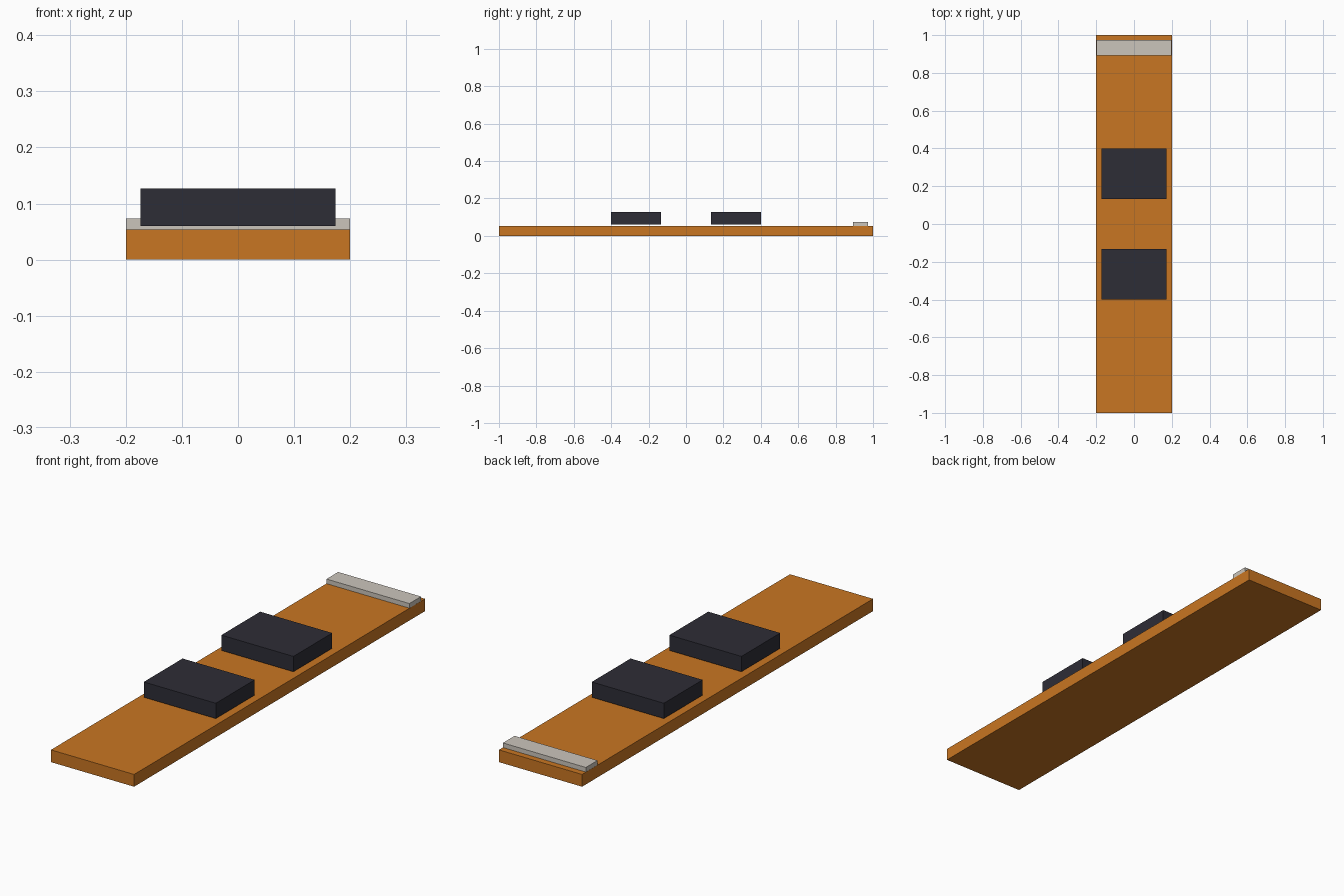
import bpy

default_cube = bpy.data.objects.get("Cube")
if default_cube:
    bpy.data.objects.remove(default_cube, do_unlink=True)


def make_material(name, color):
    mat = bpy.data.materials.new(name)
    mat.use_nodes = True
    mat.diffuse_color = (*color, 1)
    mat.node_tree.nodes["Principled BSDF"].inputs["Base Color"].default_value = (*color, 1)
    return mat


def make_box(name, size, y, bottom, mat):
    """Flat-sided box centred on x, standing at the given height."""
    bpy.ops.mesh.primitive_cube_add(size=1, location=(0, y, bottom + size[2] / 2))
    obj = bpy.context.object
    obj.name = name
    obj.scale = size
    bpy.ops.object.transform_apply(location=False, rotation=False, scale=True)
    obj.data.materials.append(mat)
    return obj


orange = make_material("orange", (0.584, 0.181, 0.016))
charcoal = make_material("charcoal", (0.027, 0.026, 0.037))
pale_grey = make_material("pale grey", (0.6, 0.56, 0.5))

# Long flat board
make_box("board", (0.4, 2, 0.0533), 0, 0, orange)

# Pair of raised blocks, hovering just above the board
for side, label in ((-1, "front"), (1, "rear")):
    make_box(label + "_block", (0.3467, 0.2667, 0.0667), side * 0.2667, 0.06, charcoal)

# Cross bar set into the rear end, a hair inside the board's sides
make_box("rear_bar", (0.399, 0.08, 0.0667), 0.9333, 0.0067, pale_grey)
